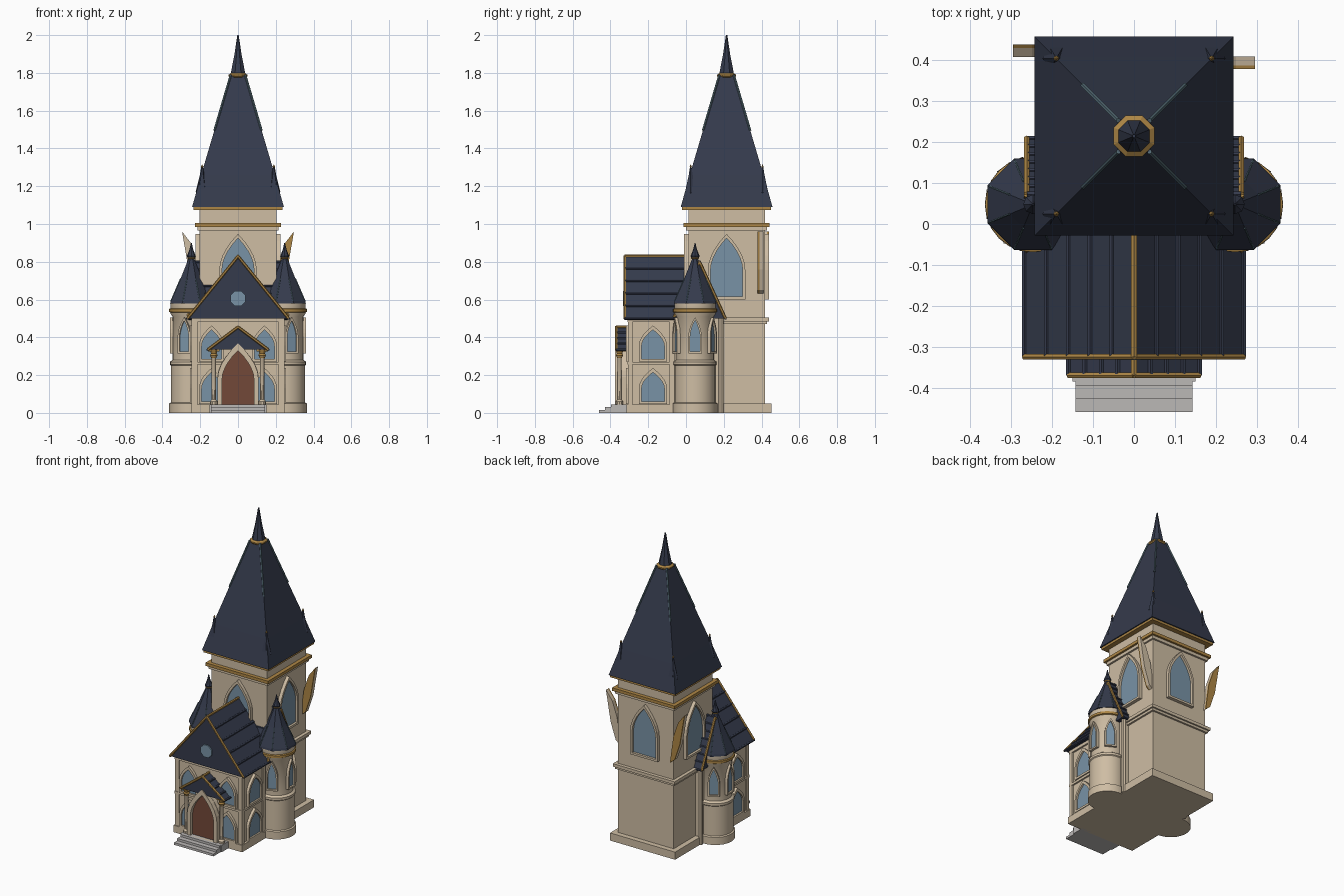
import bpy, bmesh, math
from mathutils import Vector, Matrix

cube = bpy.data.objects.get("Cube")
if cube:
    bpy.data.objects.remove(cube, do_unlink=True)


def material(name, rgb):
    m = bpy.data.materials.new(name)
    m.use_nodes = True
    m.diffuse_color = (*rgb, 1)
    m.node_tree.nodes["Principled BSDF"].inputs["Base Color"].default_value = (*rgb, 1)
    return m


STONE = material("cream stone", (0.62, 0.51, 0.37))
ROOF = material("navy slate", (0.035, 0.043, 0.072))
GOLD = material("aged gold", (0.42, 0.24, 0.06))
GLASS = material("blue glass", (0.19, 0.29, 0.38))
DOOR = material("brown door", (0.17, 0.065, 0.04))
STEP = material("grey step", (0.5, 0.48, 0.47))
RIDGE = material("blue grey ridge", (0.09, 0.15, 0.18))

TY = 0.215  # tower centre
SIDES = ((1, "left"), (-1, "right"))


def finish(bm, name, mat, smooth=False):
    bmesh.ops.recalc_face_normals(bm, faces=bm.faces[:])
    me = bpy.data.meshes.new(name)
    bm.to_mesh(me)
    bm.free()
    me.materials.append(mat)
    ob = bpy.data.objects.new(name, me)
    bpy.context.collection.objects.link(ob)
    if smooth:
        bpy.ops.object.select_all(action="DESELECT")
        ob.select_set(True)
        bpy.context.view_layer.objects.active = ob
        bpy.ops.object.shade_smooth_by_angle(angle=math.radians(35))
    return ob


def box(name, mat, x, y, z):
    bm = bmesh.new()
    bmesh.ops.create_cube(bm, size=1)
    for v in bm.verts:
        v.co = Vector([a[0] + (c + 0.5) * (a[1] - a[0]) for a, c in zip((x, y, z), v.co)])
    return finish(bm, name, mat)


def band(name, mat, r, z0, z1):
    # square slab around the tower axis
    return box(name, mat, (-r, r), (TY - r, TY + r), (z0, z1))


def lathe(name, mat, profile, x, y, n=8, turn=0.0, smooth=False):
    bm = bmesh.new()
    rings = []
    for r, z in profile:
        rings.append([bm.verts.new((x + r * math.cos(turn + math.tau * i / n),
                                    y + r * math.sin(turn + math.tau * i / n), z)) for i in range(n)])
    for a, b in zip(rings, rings[1:]):
        for i in range(n):
            bm.faces.new((a[i], a[(i + 1) % n], b[(i + 1) % n], b[i]))
    bm.faces.new(rings[0])
    bm.faces.new(rings[-1])
    bmesh.ops.remove_doubles(bm, verts=bm.verts[:], dist=1e-5)
    return finish(bm, name, mat, smooth)


def rod(name, mat, p, q, r, n=6):
    p, q = Vector(p), Vector(q)
    bm = bmesh.new()
    bmesh.ops.create_cone(bm, cap_ends=True, segments=n, radius1=r, radius2=r, depth=(q - p).length)
    turn = (q - p).to_track_quat("Z", "Y").to_matrix().to_4x4()
    bmesh.ops.transform(bm, matrix=Matrix.Translation((p + q) / 2) @ turn, verts=bm.verts[:])
    return finish(bm, name, mat)


def slab(name, mat, outline, depth, mat4, inner=None):
    # outline in local x/z, from local y = 0 forward to -depth; inner makes a ring
    bm = bmesh.new()

    def ring(pts, d):
        return [bm.verts.new((a, -d, b)) for a, b in pts]
    loops = [ring(outline, 0), ring(outline, depth)]
    if inner:
        loops += [ring(inner, depth), ring(inner, 0), loops[0]]
    else:
        bm.faces.new(loops[0])
        bm.faces.new(loops[1])
    n = len(outline)
    for a, b in zip(loops, loops[1:]):
        for i in range(n):
            bm.faces.new((a[i], a[(i + 1) % n], b[(i + 1) % n], b[i]))
    bmesh.ops.transform(bm, matrix=mat4, verts=bm.verts[:])
    return finish(bm, name, mat)


def facing(x, y, z, degrees):
    # 0 faces the front, 90 faces +x
    return Matrix.Translation((x, y, z)) @ Matrix.Rotation(math.radians(degrees), 4, "Z")


def arch(w, h, base=0.0):
    spring = base + (h - base) * 0.45
    half = [(w * (1 - t ** 1.9), spring + (h - spring) * t) for t in (0, 0.2, 0.4, 0.6, 0.8)]
    right = [(w, base)] + half
    return right + [(0, h)] + [(-a, b) for a, b in reversed(right)]


def window(name, w, h, m, fill=GLASS, edge=0.014, depth=0.018):
    slab(name + "_frame", STONE, arch(w + edge, h + edge * 1.6, -edge), depth, m, arch(w, h))
    slab(name + "_pane", fill, arch(w, h), 0.007, m)


def gable_roof(name, half, z0, z1, length, m, rows, ridge_mat):
    # solid gable along local y, with raised courses and gold verges
    slab(name, ROOF, [(-half, z0), (half, z0), (0, z1)], length, m)
    for s, side in SIDES:
        for i in range(rows):
            t = i / rows
            a, b = s * half * (1 - t), z0 + (z1 - z0) * t
            rod(f"{name}_course_{side}_{i}", ROOF, m @ Vector((a, 0, b)), m @ Vector((a, -length, b)), 0.007)
        rod(f"{name}_verge_{side}", GOLD, m @ Vector((s * half, -length, z0)), m @ Vector((0, -length, z1)), 0.008)
    rod(name + "_ridge", ridge_mat, m @ Vector((0, 0, z1)), m @ Vector((0, -length, z1)), 0.008)


# main tower
band("tower_plinth", STONE, 0.237, 0, 0.05)
band("tower_body", STONE, 0.203, 0.05, 1.08)
band("tower_string_course", STONE, 0.225, 0.485, 0.505)
band("tower_string_lip", STONE, 0.215, 0.47, 0.485)
band("tower_cornice", GOLD, 0.228, 0.985, 1.005)
band("tower_cornice_foot", STONE, 0.215, 0.965, 0.985)
band("tower_eave", GOLD, 0.236, 1.075, 1.092)
k = math.sqrt(2)
lathe("tower_roof", ROOF, [(0.243 * k, 1.09), (0.195 * k, 1.26), (0.038 * k, 1.79)], 0, TY, 4, math.pi / 4)
lathe("spire_collar", GOLD, [(0.045, 1.775), (0.054, 1.782), (0.054, 1.79), (0.04, 1.8)], 0, TY, 8, math.pi / 8)
lathe("spire", ROOF, [(0.042, 1.795), (0.02, 1.9), (0.004, 2.0)], 0, TY, 8, math.pi / 8)
for s, side in SIDES:
    for f, end in ((-1, "front"), (1, "back")):
        rod(f"hip_ridge_{end}_{side}", RIDGE, (s * 0.125, TY + f * 0.125, 1.495),
            (s * 0.038, TY + f * 0.038, 1.79), 0.006)
        x, y = s * 0.19, TY + f * 0.19
        lathe(f"pinnacle_{end}_{side}", ROOF, [(0.02, 1.1), (0.034, 1.17), (0.012, 1.26), (0.005, 1.30)], x, y, 6)
        lathe(f"pinnacle_tip_{end}_{side}", GOLD, [(0.003, 1.295), (0.007, 1.303), (0.001, 1.315)], x, y, 6)
for name, x, y, turn in (("front", 0, TY - 0.203, 0), ("left", 0.203, TY, 90),
                         ("back", 0, TY + 0.203, 180), ("right", -0.203, TY, 270)):
    window(f"tower_window_{name}", 0.085, 0.31, facing(x, y, 0.615, turn), depth=0.022)

# open tower shutters: slanting leaf panels with a gold backing
leaf = [(0.19, 0.62), (0.225, 0.65), (0.262, 0.76), (0.296, 0.96), (0.25, 0.9), (0.215, 0.8)]
for s, side, y in ((1, "left", 0.41), (-1, "right", 0.43)):
    pts = [(s * a, b) for a, b in leaf]
    slab(f"shutter_{side}", STONE, pts, 0.022, facing(0, y, 0, 0))
    slab(f"shutter_rim_{side}", GOLD, pts, 0.009, facing(0, y + 0.009 if s < 0 else y - 0.022, 0, 0))

# nave and transept
box("nave_plinth", STONE, (-0.25, 0.25), (-0.315, 0.05), (0, 0.045))
box("nave_walls", STONE, (-0.235, 0.235), (-0.3, 0.05), (0.045, 0.5))
box("nave_string_course", STONE, (-0.246, 0.246), (-0.311, 0.05), (0.255, 0.27))
box("nave_wall_top", STONE, (-0.246, 0.246), (-0.311, 0.05), (0.48, 0.5))
gable_roof("nave_roof", 0.268, 0.5, 0.83, 0.355, facing(0, 0.03, 0, 0), 5, GOLD)
box("transept_walls", STONE, (-0.235, 0.235), (-0.04, 0.19), (0, 0.5))
for s, side in SIDES:
    gable_roof(f"transept_roof_{side}", 0.137, 0.5, 0.8, 0.262, facing(0, 0.072, 0, 90 * s), 7, ROOF)
    rod(f"transept_column_{side}", STONE, (s * 0.235, 0.185, 0), (s * 0.235, 0.185, 0.5), 0.014, 8)
    for f, y in (("front", -0.295), ("back", -0.075)):
        box(f"nave_pilaster_{f}_{side}", STONE, sorted((s * 0.215, s * 0.245)), (y - 0.013, y + 0.013), (0, 0.5))
    for level, z, h in (("lower", 0.06, 0.155), ("upper", 0.285, 0.155)):
        window(f"nave_side_window_{level}_{side}", 0.06, h, facing(s * 0.235, -0.175, z, 90 * s))
        window(f"nave_front_window_{level}_{side}", 0.052, h, facing(s * 0.14, -0.3, z, 0))
rose = [(0.043 * math.cos(math.tau * (i + 0.5) / 8), 0.043 * math.sin(math.tau * (i + 0.5) / 8)) for i in range(8)]
slab("gable_window", GLASS, rose, 0.008, facing(0, -0.325, 0.605, 0))

# side turrets
for s, side in SIDES:
    x, y = s * 0.247, 0.048
    lathe(f"turret_body_{side}", STONE,
          [(0.118, 0), (0.118, 0.05), (0.109, 0.055), (0.109, 0.25), (0.114, 0.255), (0.114, 0.27),
           (0.1, 0.28), (0.1, 0.51), (0.11, 0.525), (0.11, 0.58)], x, y, 24, 0, True)
    lathe(f"turret_gold_band_{side}", GOLD, [(0.108, 0.53), (0.117, 0.535), (0.117, 0.55), (0.108, 0.555)],
          x, y, 24, 0, True)
    lathe(f"turret_roof_{side}", ROOF, [(0.121, 0.58), (0.118, 0.592), (0.062, 0.71), (0.015, 0.82)],
          x, y, 8, math.pi / 8)
    lathe(f"turret_finial_{side}", ROOF, [(0.014, 0.81), (0.024, 0.83), (0.01, 0.865), (0.002, 0.9)], x, y)
    lathe(f"turret_finial_ring_{side}", GOLD, [(0.018, 0.815), (0.022, 0.82), (0.018, 0.826)], x, y)
    for i in range(8):
        a = math.pi / 8 + i * math.pi / 4
        c, d = math.cos(a), math.sin(a)
        rod(f"turret_hip_{side}_{i}", RIDGE, (x + 0.117 * c, y + 0.117 * d, 0.592),
            (x + 0.062 * c, y + 0.062 * d, 0.71), 0.003)
    for i, turn in enumerate((20, 90, 150)):
        t = math.radians(turn)
        window(f"turret_window_{side}_{i}", 0.026, 0.165,
               facing(x + s * 0.096 * math.sin(t), y - 0.096 * math.cos(t), 0.325, s * turn), edge=0.01)

# porch, door and steps
gable_roof("porch_roof", 0.16, 0.335, 0.455, 0.085, facing(0, -0.285, 0, 0), 4, GOLD)
box("porch_floor", STEP, (-0.15, 0.15), (-0.385, -0.3), (0, 0.045))
window("door", 0.085, 0.285, facing(0, -0.345, 0.045, 0), DOOR, 0.024, 0.03)
slab("door_surround", STONE, arch(0.109, 0.32), 0.045, facing(0, -0.3, 0.045, 0))
for s, side in SIDES:
    x, y = s * 0.128, -0.352
    lathe(f"porch_column_{side}", STONE,
          [(0.02, 0.04), (0.02, 0.06), (0.012, 0.07), (0.012, 0.29), (0.018, 0.3)], x, y, 10, 0, True)
    lathe(f"porch_capital_{side}", GOLD, [(0.013, 0.29), (0.02, 0.305), (0.015, 0.315), (0.022, 0.335)], x, y, 10)
    box(f"porch_eave_{side}", GOLD, (x - 0.03, x + 0.03), (-0.365, -0.3), (0.325, 0.337))
for i in range(3):
    box(f"step_{i + 1}", STEP, (-0.143, 0.143), (-0.46 + 0.032 * i, -0.37), (0, 0.015 * (i + 1)))
